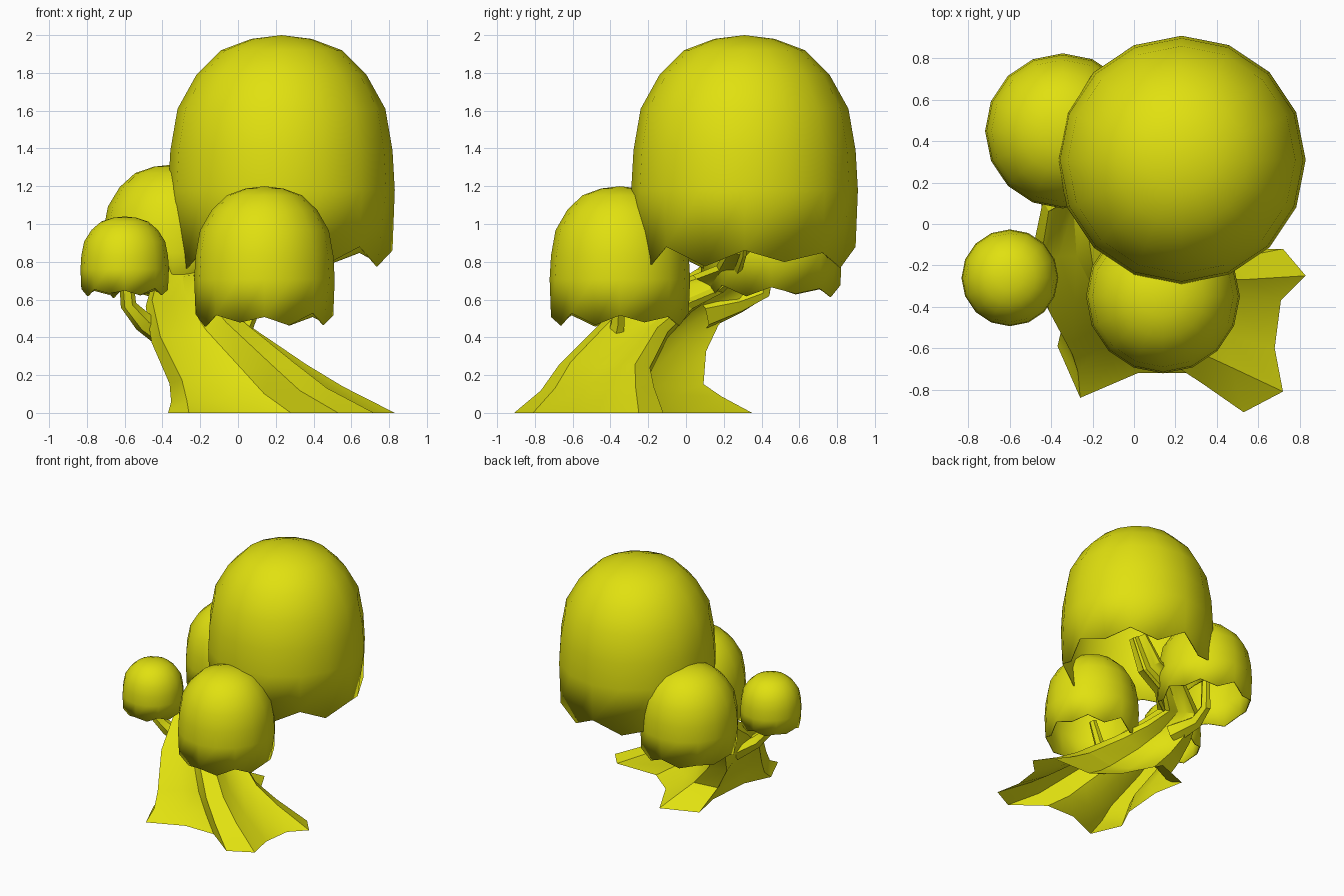
import bpy, bmesh, math
from mathutils import Vector, Matrix

cube = bpy.data.objects.get("Cube")
if cube:
    bpy.data.objects.remove(cube, do_unlink=True)

# Single flat colour
yellow = bpy.data.materials.new("yellow")
yellow.use_nodes = True
colour = (0.75, 0.75, 0.005, 1)
yellow.diffuse_color = colour
yellow.node_tree.nodes["Principled BSDF"].inputs["Base Color"].default_value = colour


def finish(name, bm, angle):
    mesh = bpy.data.meshes.new(name)
    bm.to_mesh(mesh)
    bm.free()
    mesh.materials.append(yellow)
    obj = bpy.data.objects.new(name, mesh)
    bpy.context.collection.objects.link(obj)
    bpy.ops.object.select_all(action='DESELECT')
    obj.select_set(True)
    bpy.context.view_layer.objects.active = obj
    bpy.ops.object.shade_smooth_by_angle(angle=math.radians(angle))
    return obj


def skin(bm, lower, upper):
    n = len(lower)
    for i in range(n):
        k = (i + 1) % n
        bm.faces.new((lower[i], lower[k], upper[k], upper[i]))


def loft(name, path, shape, tilt_first=True, angle=30):
    """Sweep a closed 2D shape along (x, y, z, scale) stations."""
    bm = bmesh.new()
    points = [Vector(p[:3]) for p in path]
    last = len(path) - 1
    previous = None
    for j, centre in enumerate(points):
        tangent = (points[min(j + 1, last)] - points[max(j - 1, 0)]).normalized()
        lean = 1 if tilt_first else min(1, j / last) * 0.9
        normal = Vector((0, 0, 1)).lerp(tangent, lean).normalized()
        turn = Vector((0, 0, 1)).rotation_difference(normal)
        ring = [bm.verts.new(centre + turn @ (Vector((x, y, 0)) * path[j][3]))
                for x, y in shape]
        if previous:
            skin(bm, previous, ring)
        previous = ring
    bm.faces.new(previous)
    return finish(name, bm, angle)


# Trunk: four flared roots merging into a leaning, twisting stem
roots = [(.83, -.25), (.72, -.12), (.36, -.12), (.16, .04),
         (0, .35), (-.29, .24), (-.24, -.02), (-.27, -.38),
         (-.37, -.59), (-.26, -.84), (.02, -.72), (.28, -.72),
         (.53, -.91), (.72, -.81), (.68, -.6), (.71, -.37)]
star = [(x - .23, y + .28) for x, y in roots]
stem = [(.23, -.28, 0, 1), (.1, -.29, .1, .76), (0, -.29, .2, .61),
        (-.19, -.17, .4, .45), (-.29, -.02, .55, .33), (-.31, .17, .68, .23),
        (-.14, .27, .79, .17), (.09, .3, .88, .14), (.22, .31, 1.1, .1)]
loft("trunk", stem, star, tilt_first=False)

# Branches: tapered hexagonal limbs reaching into each crown
hexagon = [(math.cos(i * math.pi / 3), math.sin(i * math.pi / 3)) for i in range(6)]
branches = {
    "right_branch": [(-.36, -.12, .4, .08), (-.5, -.21, .48, .055),
                     (-.58, -.25, .57, .042), (-.6, -.26, .8, .035)],
    "front_branch": [(-.03, -.38, .28, .07), (0, -.38, .38, .055),
                     (.05, -.36, .48, .04), (.13, -.35, .66, .03)],
    "back_branch": [(-.33, .08, .52, .09), (-.41, .28, .58, .055),
                    (-.39, .41, .64, .042), (-.36, .45, .85, .035)],
}
for name, path in branches.items():
    loft(name, path, hexagon, angle=40)

# Crowns: hollow bell shells with a zigzag rim
bell = [(.16, -.02), (.32, -.08), (.45, -.21), (.55, -.39), (.588, -.61), (.6, -.82)]
SIDES = 16


def crown(name, x, y, top, width, height):
    bm = bmesh.new()
    apex = bm.verts.new((0, 0, 0))
    previous = None
    for j in range(len(bell) + 1):
        ring = []
        for i in range(SIDES):
            if j < len(bell):
                r, z = bell[j]
            else:
                r, z = (.588, -1.14) if i % 2 == 0 else (.55, -1.22)
                z += .02 * math.sin(i * 1.9)
            a = 2 * math.pi * i / SIDES
            ring.append(bm.verts.new((r * math.cos(a), r * math.sin(a), z)))
        if previous:
            skin(bm, ring, previous)
        else:
            for i in range(SIDES):
                bm.faces.new((apex, ring[i], ring[(i + 1) % SIDES]))
        previous = ring
    bmesh.ops.transform(bm, verts=bm.verts[:], matrix=Matrix.Translation((x, y, top))
                        @ Matrix.Diagonal((width, width, height, 1)))
    obj = finish(name, bm, 40)
    shell = obj.modifiers.new("shell", 'SOLIDIFY')
    shell.thickness = .008
    shell.offset = -1


crown("large_crown", .23, .31, 2.0, 1, 1)
crown("front_crown", .14, -.35, 1.2, .62, .6)
crown("back_crown", -.345, .45, 1.315, .625, .57)
crown("small_crown", -.6, -.26, 1.04, .39, .34)
